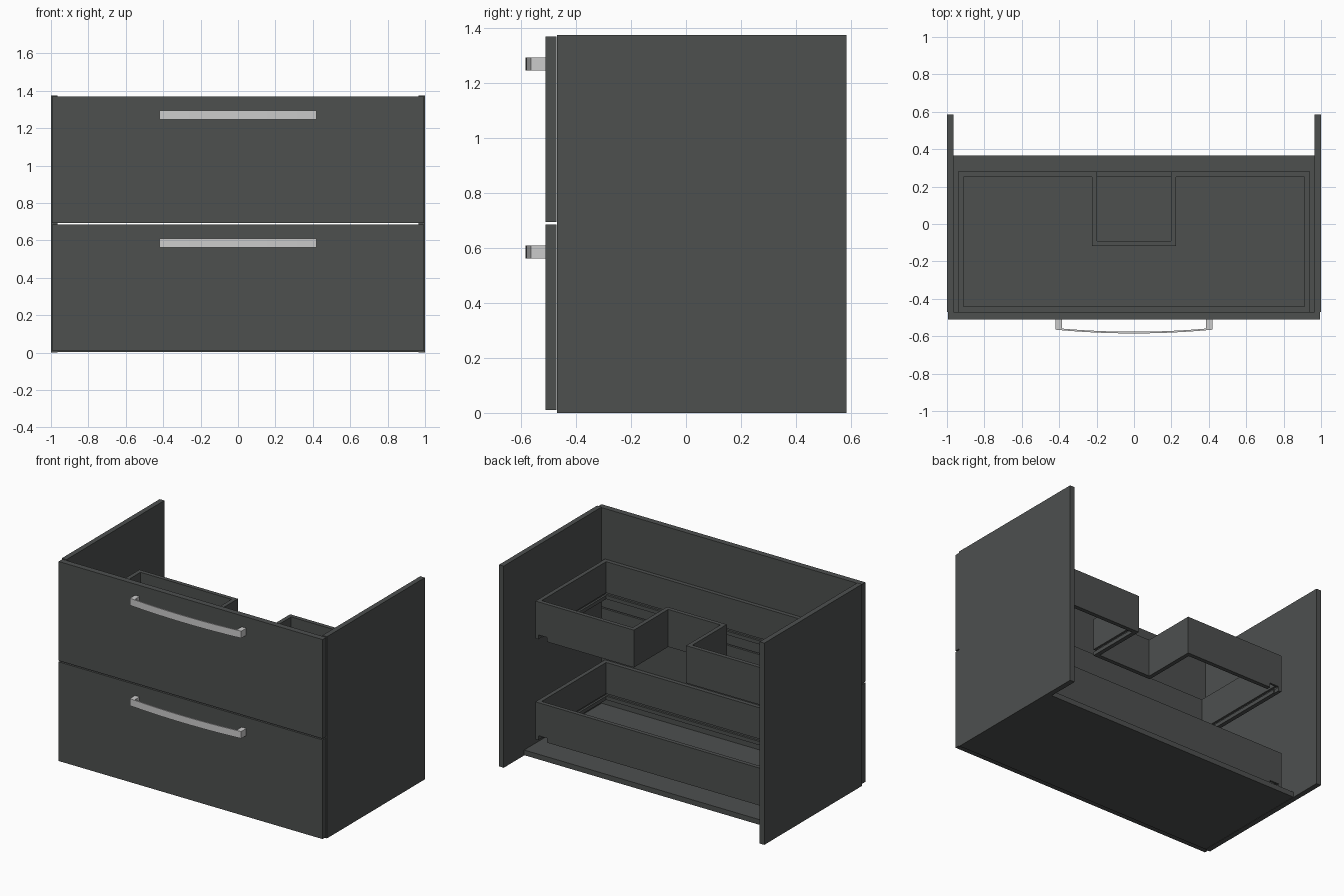
import bpy, bmesh
from mathutils import Vector

if "Cube" in bpy.data.objects:
    bpy.data.objects.remove(bpy.data.objects["Cube"])

dark = bpy.data.materials.new("dark_laminate")
dark.diffuse_color = (0.075, 0.08, 0.078, 1)
dark.use_nodes = True
dark.node_tree.nodes["Principled BSDF"].inputs["Base Color"].default_value = dark.diffuse_color


def finish(bm, name, mat=None):
    bmesh.ops.recalc_face_normals(bm, faces=bm.faces)
    me = bpy.data.meshes.new(name)
    bm.to_mesh(me)
    bm.free()
    ob = bpy.data.objects.new(name, me)
    bpy.context.collection.objects.link(ob)
    if mat:
        me.materials.append(mat)
    return ob


def add_box(bm, lo, hi):
    lo, hi = Vector(lo), Vector(hi)
    verts = bmesh.ops.create_cube(bm, size=1)["verts"]
    for v in verts:
        v.co = (lo + hi) / 2 + v.co * (hi - lo)


def box(name, lo, hi, mat=None):
    bm = bmesh.new()
    add_box(bm, lo, hi)
    return finish(bm, name, mat)


def drawer_walls(name, path, z, height):
    """Sweep a grooved wall section around a closed counter-clockwise outline."""
    section = [(0, 0), (0.028, 0), (0.028, 0.025), (0.014, 0.025), (0.014, 0.042),
               (0.028, 0.042), (0.028, height), (0, height)]
    pts = [Vector(p) for p in path]
    n, k = len(pts), len(section)
    bm = bmesh.new()
    rings = []
    for i, p in enumerate(pts):
        a = (p - pts[i - 1]).normalized()
        b = (pts[(i + 1) % n] - p).normalized()
        inward = Vector((-a.y - b.y, a.x + b.x))
        rings.append([bm.verts.new((*(p + inward * d), z + h)) for d, h in section])
    for i in range(n):
        r, s = rings[i], rings[(i + 1) % n]
        for j in range(k):
            bm.faces.new((r[j], r[(j + 1) % k], s[(j + 1) % k], s[j]))
    ob = finish(bm, name, dark)
    # runner notches in the lower corners of the back wall
    bm = bmesh.new()
    for s in (-1, 1):
        add_box(bm, (s * 0.885 - 0.033, 0.24, z - 0.02), (s * 0.885 + 0.033, 0.3, z + 0.03))
    cutter = finish(bm, name + "_notch_cutter")
    cutter.hide_render = True
    cutter.hide_set(True)
    mod = ob.modifiers.new("notches", "BOOLEAN")
    mod.operation = "DIFFERENCE"
    mod.object = cutter


def handle(name, z0, z1):
    """Two posts joined by a slightly bowed thin bar."""
    bm = bmesh.new()
    for s in (-1, 1):
        add_box(bm, (s * 0.4025 - 0.0175, -0.562, z0), (s * 0.4025 + 0.0175, -0.511, z1))
    steps, half = 16, 0.42
    rings = []
    for i in range(steps + 1):
        t = 2 * i / steps - 1
        y = -0.585 + 0.02 * t * t
        rings.append([bm.verts.new((half * t, y + dy, z))
                      for dy, z in ((0, z0), (0.009, z0), (0.009, z1), (0, z1))])
    for r, s in zip(rings, rings[1:]):
        for j in range(4):
            bm.faces.new((r[j], r[(j + 1) % 4], s[(j + 1) % 4], s[j]))
    bm.faces.new(rings[0])
    bm.faces.new(rings[-1])
    finish(bm, name)


# carcass
for side, x in (("left", -0.9825), ("right", 0.9825)):
    box(side + "_side_panel", (x - 0.0175, -0.47, 0), (x + 0.0175, 0.585, 1.375), dark)
box("bottom_panel", (-0.965, -0.47, 0.002), (0.965, 0.365, 0.037), dark)

# drawer fronts and handles
for level, z0, z1 in (("lower", 0.01, 0.686), ("upper", 0.694, 1.37)):
    box(level + "_drawer_front", (-0.995, -0.511, z0), (0.995, -0.471, z1), dark)
    handle(level + "_handle", z1 - 0.124, z1 - 0.076)

# drawer boxes: plain below, recessed around the plumbing above
front = [(-0.94, -0.47), (0.94, -0.47), (0.94, 0.28)]
recess = [(0.197, 0.28), (0.197, -0.09), (-0.197, -0.09), (-0.197, 0.28)]
back = [(-0.94, 0.28)]
drawer_walls("lower_drawer_box", front + back, 0.085, 0.255)
drawer_walls("upper_drawer_box", front + recess + back, 0.772, 0.255)
